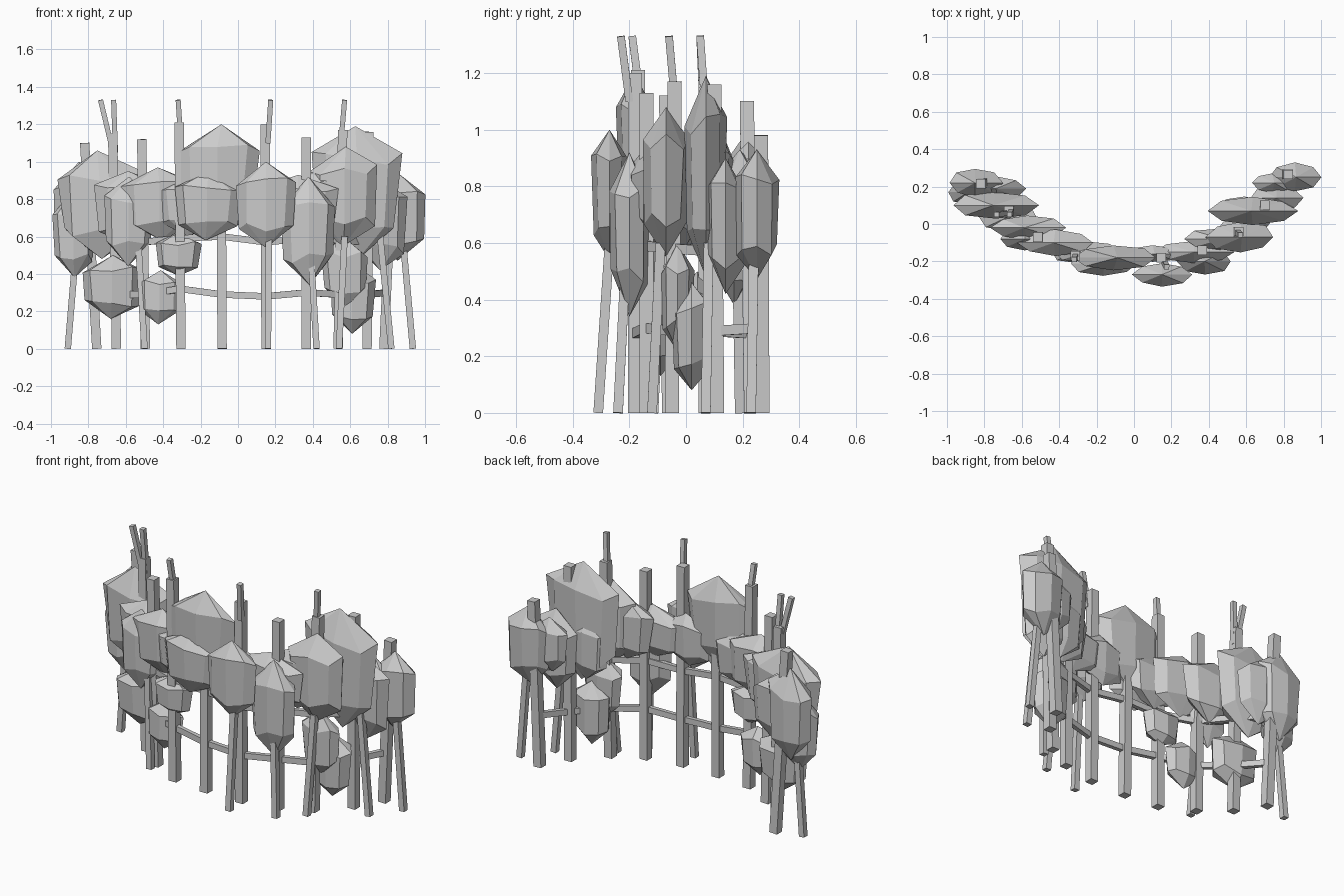
import bpy, bmesh, math, random
from mathutils import Vector

random.seed(11)
grey = bpy.data.materials.new("plain_grey")
grey.diffuse_color = (0.6, 0.6, 0.6, 1)


def finish(name, bm):
    bmesh.ops.recalc_face_normals(bm, faces=bm.faces[:])
    me = bpy.data.meshes.new(name)
    bm.to_mesh(me)
    bm.free()
    me.materials.append(grey)
    ob = bpy.data.objects.new(name, me)
    bpy.context.collection.objects.link(ob)
    return ob


def beam(name, a, b, w, d=None):
    """Square bar running from a to b."""
    a, b = Vector(a), Vector(b)
    axis = (b - a).normalized()
    up = Vector((0, 1, 0)) if abs(axis.z) > 0.7 else Vector((0, 0, 1))
    u = axis.cross(up).normalized() * w / 2
    v = axis.cross(u).normalized() * (d or w) / 2
    bm = bmesh.new()
    for p in (a, b):
        for s, t in ((-1, -1), (1, -1), (1, 1), (-1, 1)):
            bm.verts.new(p + u * s + v * t)
    bmesh.ops.convex_hull(bm, input=bm.verts[:])
    bmesh.ops.dissolve_limit(bm, angle_limit=0.01, verts=bm.verts[:], edges=bm.edges[:])
    return finish(name, bm)


def clump(name, x, y, lo, hi, hx, hy):
    """Flattened faceted foliage: two jittered rings closed by points."""
    h = hi - lo
    sides = 8
    bm = bmesh.new()
    rings = []
    for f, s in ((0.24, 0.88), (0.76, 0.98)):
        ring = []
        for i in range(sides):
            a = math.tau * i / sides
            k = s * random.uniform(0.93, 1.06)
            z = lo + h * (f + random.uniform(-0.06, 0.06))
            ring.append(bm.verts.new((x + hx * k * math.cos(a), y + hy * k * math.sin(a), z)))
        rings.append(ring)
    j = hx * random.uniform(-0.1, 0.1)
    bottom = bm.verts.new((x - j, y, lo))
    top = bm.verts.new((x + j, y, hi))
    for i in range(sides):
        n = (i + 1) % sides
        bm.faces.new((rings[0][i], rings[0][n], rings[1][n], rings[1][i]))
        bm.faces.new((bottom, rings[0][n], rings[0][i]))
        bm.faces.new((top, rings[1][i], rings[1][n]))
    finish(name, bm)


# Main posts along the bow: foot x, y, top x, y, z
posts = [(-0.755, 0.23, -0.82, 0.215, 1.10), (-0.65, 0.07, -0.67, 0.07, 1.15),
         (-0.495, -0.06, -0.515, -0.07, 1.12), (-0.305, -0.16, -0.315, -0.17, 1.21),
         (-0.085, -0.18, -0.09, -0.17, 0.98), (0.15, -0.18, 0.145, -0.18, 1.20),
         (0.365, -0.14, 0.365, -0.14, 1.13), (0.535, -0.05, 0.56, -0.04, 1.17),
         (0.69, 0.11, 0.70, 0.10, 1.16), (0.78, 0.27, 0.825, 0.265, 0.98)]
for p in posts:
    beam("post", (p[0], p[1], 0), p[2:], 0.05)

# Thinner extensions on the tall posts
for x, y, z, tx, ty in ((-0.68, 0.06, 1.10, -0.735, 0.05), (-0.655, 0.07, 1.05, -0.665, 0.05),
                        (-0.305, -0.16, 1.1, -0.32, -0.19), (0.16, -0.20, 1.1, 0.175, -0.23),
                        (0.55, -0.04, 1.1, 0.57, -0.06)):
    beam("post_extension", (x, y, z), (tx, ty, 1.33), 0.027)

# Leaning stakes on the outer side
for x, y, tx, ty in ((-0.91, 0.19, -0.86, 0.18), (0.16, -0.31, 0.165, -0.27),
                     (0.42, -0.24, 0.385, -0.21), (0.54, -0.12, 0.57, -0.09),
                     (0.82, 0.07, 0.76, 0.08), (0.935, 0.23, 0.88, 0.24),
                     (-0.50, -0.115, -0.535, -0.085)):
    beam("stake", (x, y, 0), (tx, ty, 0.6), 0.034)

# Rails linking neighbouring posts
for zs in ((0.28, 0.29, 0.29, 0.32, 0.29, 0.28, 0.30, 0.29, 0.29, 0.30),
           (0.58, 0.59, 0.57, 0.59, 0.60, 0.57, 0.59, 0.58, 0.57, 0.58)):
    for i in range(len(posts) - 1):
        ends = []
        for q in (i, i + 1):
            p, f = posts[q], zs[q] / posts[q][4]
            ends.append((p[0] + (p[2] - p[0]) * f, p[1] + (p[3] - p[1]) * f, zs[q]))
        beam("rail", *ends, 0.025, 0.035)

# Main foliage clumps: x, y, bottom, top, half width, half depth
upper = [(-0.85, 0.22, 0.45, 1.00, 0.145, 0.08), (-0.73, 0.19, 0.52, 0.93, 0.15, 0.065),
         (-0.88, 0.17, 0.38, 0.84, 0.12, 0.07),
         (-0.74, 0.10, 0.48, 1.06, 0.225, 0.075), (-0.57, -0.02, 0.55, 0.95, 0.20, 0.07),
         (-0.585, -0.08, 0.44, 0.92, 0.135, 0.06), (-0.42, -0.10, 0.58, 0.97, 0.21, 0.07),
         (-0.11, -0.18, 0.66, 1.20, 0.23, 0.07), (-0.165, -0.21, 0.58, 0.95, 0.18, 0.065),
         (0.15, -0.27, 0.54, 1.00, 0.16, 0.065), (0.32, -0.15, 0.62, 0.93, 0.21, 0.06),
         (0.38, -0.20, 0.34, 0.92, 0.15, 0.075), (0.57, -0.07, 0.55, 1.08, 0.185, 0.085),
         (0.46, -0.08, 0.60, 0.98, 0.19, 0.06), (0.635, 0.07, 0.48, 1.19, 0.235, 0.075),
         (0.76, 0.14, 0.42, 0.90, 0.145, 0.075), (0.86, 0.25, 0.47, 0.93, 0.145, 0.08),
         (0.74, 0.22, 0.56, 0.88, 0.11, 0.055),
         (0.59, 0.09, 0.50, 0.90, 0.14, 0.06), (-0.26, -0.15, 0.60, 0.92, 0.18, 0.06),
         (0.10, -0.16, 0.62, 0.93, 0.16, 0.045)]
lower = [(-0.675, 0.04, 0.16, 0.50, 0.165, 0.08), (-0.42, -0.09, 0.13, 0.42, 0.12, 0.06),
         (-0.32, -0.15, 0.39, 0.62, 0.125, 0.06), (0.61, 0.02, 0.08, 0.46, 0.125, 0.075),
         (0.57, -0.03, 0.22, 0.60, 0.13, 0.06)]
for c in upper:
    clump("foliage_clump", *c)
for c in lower:
    clump("low_foliage_clump", *c)
